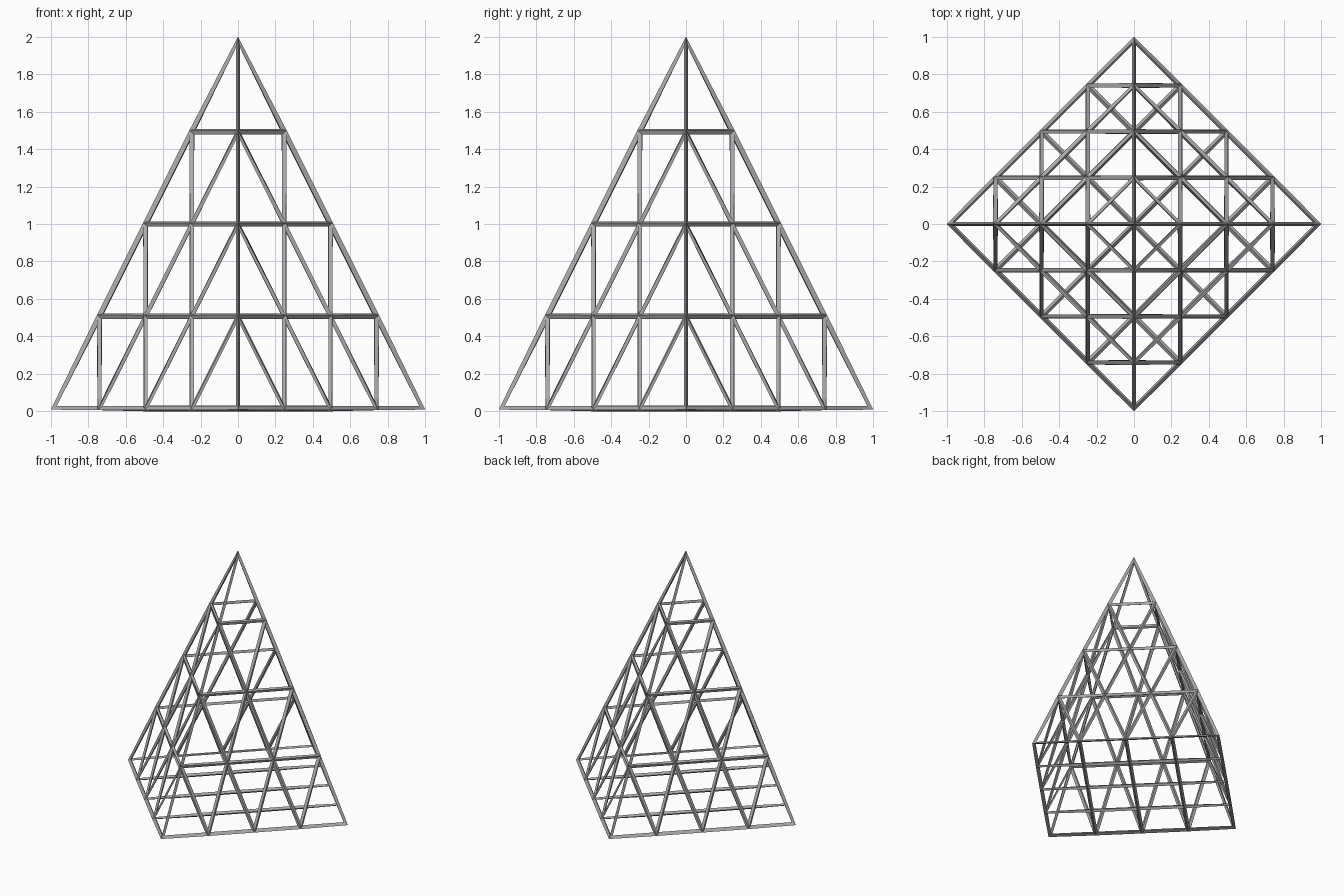
import bpy
import bmesh
from mathutils import Vector

cube = bpy.data.objects.get("Cube")
if cube:
    bpy.data.objects.remove(cube)

THICKNESS = 0.03
STEPS = 4              # divisions along every edge of the pyramid
HALF = 0.986           # centre to base corner node
BASE_Z = 0.015
APEX_Z = 1.985

steel = bpy.data.materials.new("steel grey")
steel.use_nodes = True
GREY = (0.4, 0.4, 0.4, 1)
steel.diffuse_color = GREY
steel.node_tree.nodes["Principled BSDF"].inputs["Base Color"].default_value = GREY

# Corner nodes of the diamond base, and the apex
corners = [Vector((x * HALF, y * HALF, BASE_Z))
           for x, y in ((1, 0), (0, 1), (-1, 0), (0, -1))]
apex = Vector((0, 0, APEX_Z))

bm = bmesh.new()


def face(*points):
    bm.faces.new([bm.verts.new(p) for p in points])


# Sloping sides: each one split into rows of small triangles
for k in range(4):
    a, b = corners[k], corners[(k + 1) % 4]

    def node(i, row):
        return a + (b - a) * (i / STEPS) + (apex - a) * (row / STEPS)

    for row in range(STEPS):
        for i in range(STEPS - row):
            face(node(i, row), node(i + 1, row), node(i, row + 1))
            if i:
                face(node(i, row), node(i, row + 1), node(i - 1, row + 1))

# Base: a square grid
u = (corners[1] - corners[0]) / STEPS
v = (corners[3] - corners[0]) / STEPS
for i in range(STEPS):
    for j in range(STEPS):
        p = corners[0] + u * i + v * j
        face(p, p + u, p + u + v, p + v)

bmesh.ops.remove_doubles(bm, verts=bm.verts, dist=0.001)
bmesh.ops.recalc_face_normals(bm, faces=bm.faces)

mesh = bpy.data.meshes.new("pyramid_frame")
bm.to_mesh(mesh)
bm.free()
mesh.materials.append(steel)
frame = bpy.data.objects.new("pyramid_frame", mesh)
bpy.context.collection.objects.link(frame)

# Turn every edge into a bar
bars = frame.modifiers.new("bars", "WIREFRAME")
bars.thickness = THICKNESS
bars.offset = 0
bars.use_even_offset = True
bars.use_replace = True
